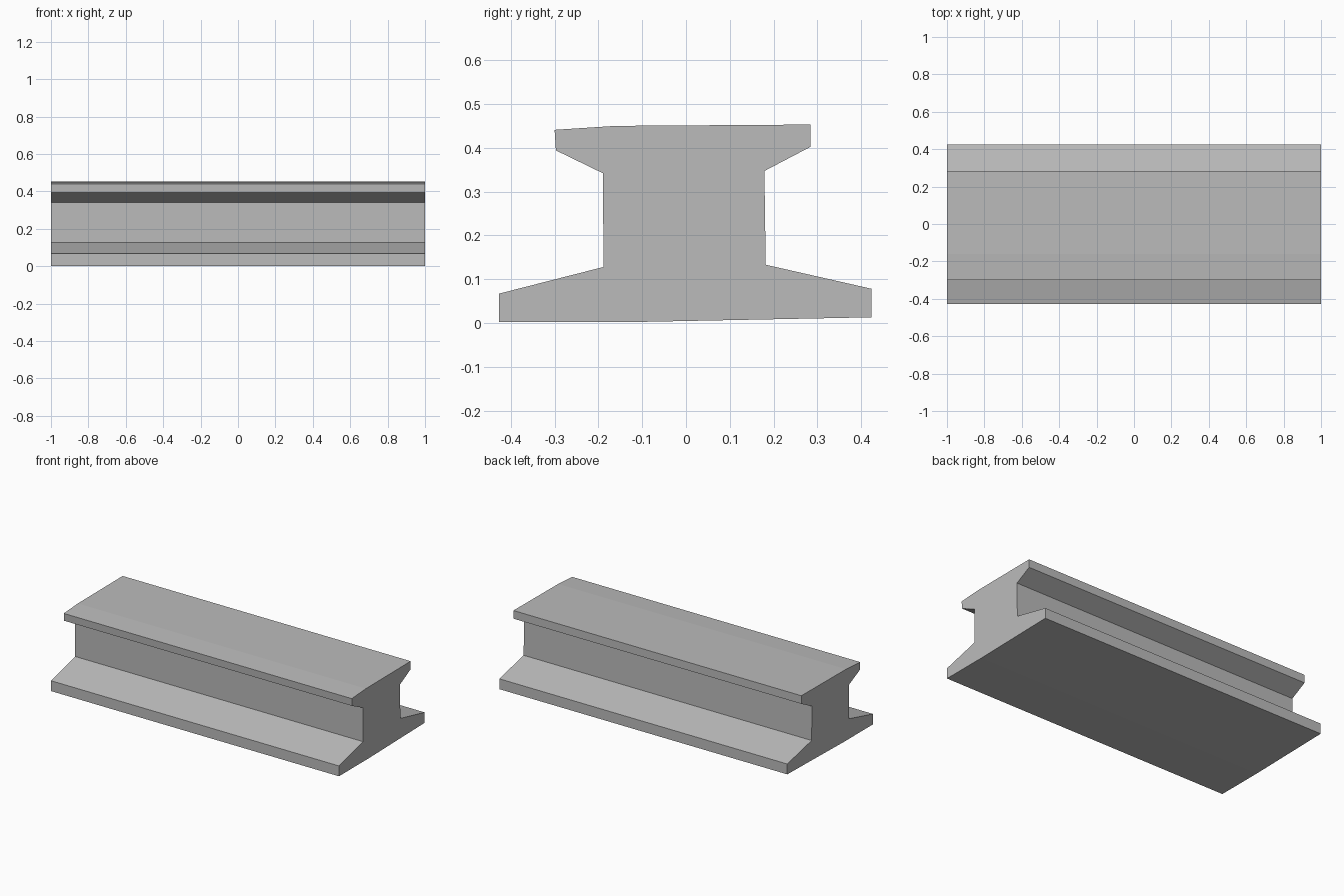
import bpy
import bmesh

old = bpy.data.objects.get("Cube")
if old:
    bpy.data.objects.remove(old, do_unlink=True)

# Plain steel colour
steel = bpy.data.materials.new("steel_grey")
steel.use_nodes = True
colour = (0.5, 0.5, 0.5, 1)
steel.diffuse_color = colour
steel.node_tree.nodes["Principled BSDF"].inputs["Base Color"].default_value = colour

# Cross-section (y, z): wide foot, thick web, narrow head, slightly uneven
profile = [
    (-0.427, 0.002), (-0.13, 0.002), (0.424, 0.013), (0.424, 0.078),
    (0.182, 0.133), (0.179, 0.347), (0.284, 0.402), (0.284, 0.453),
    (-0.16, 0.45), (-0.30, 0.441), (-0.297, 0.394), (-0.19, 0.342),
    (-0.188, 0.128), (-0.427, 0.067),
]

# Extrude the section along the length of the beam
bm = bmesh.new()
end = bm.faces.new([bm.verts.new((-1, y, z)) for y, z in profile])
extruded = bmesh.ops.extrude_face_region(bm, geom=[end])
moved = [v for v in extruded["geom"] if isinstance(v, bmesh.types.BMVert)]
bmesh.ops.translate(bm, verts=moved, vec=(2, 0, 0))
bmesh.ops.recalc_face_normals(bm, faces=bm.faces[:])

mesh = bpy.data.meshes.new("rail_beam")
bm.to_mesh(mesh)
bm.free()
mesh.materials.append(steel)
beam = bpy.data.objects.new("rail_beam", mesh)
bpy.context.collection.objects.link(beam)
